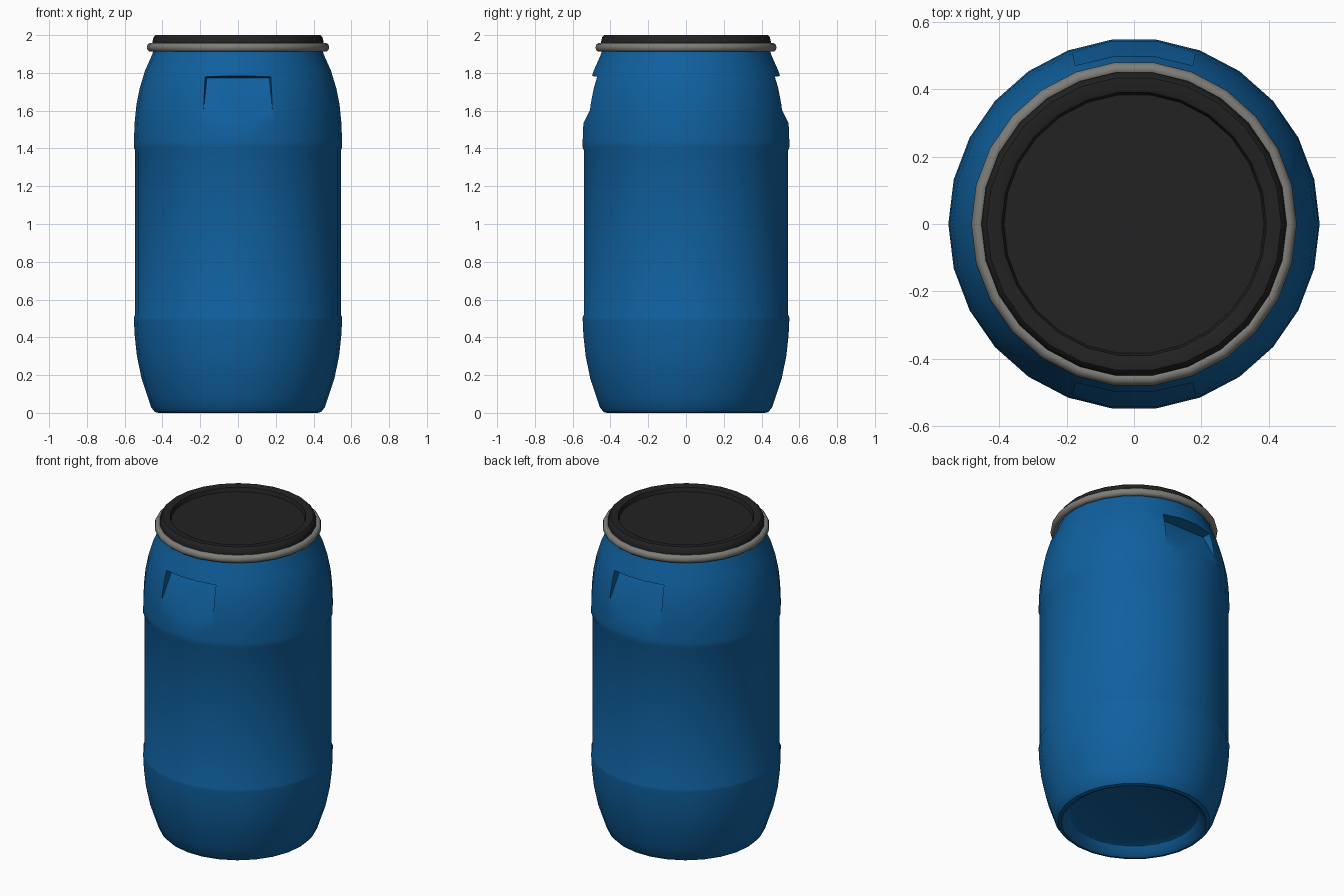
import bpy, bmesh, math

SIDES = 26

cube = bpy.data.objects.get("Cube")
if cube:
    bpy.data.objects.remove(cube, do_unlink=True)


def material(name, color, roughness):
    mat = bpy.data.materials.new(name)
    mat.use_nodes = True
    mat.diffuse_color = (*color, 1)
    bsdf = mat.node_tree.nodes["Principled BSDF"]
    bsdf.inputs["Base Color"].default_value = (*color, 1)
    bsdf.inputs["Roughness"].default_value = roughness
    return mat


def add_object(name, bm, mat=None):
    bmesh.ops.recalc_face_normals(bm, faces=bm.faces)
    mesh = bpy.data.meshes.new(name)
    bm.to_mesh(mesh)
    bm.free()
    obj = bpy.data.objects.new(name, mesh)
    bpy.context.collection.objects.link(obj)
    if mat:
        mesh.materials.append(mat)
    return obj


def lathe(name, profile, mat, closed=False):
    """Revolve (radius, height) points around z; open profiles get end caps."""
    bm = bmesh.new()
    rings = []
    for r, z in profile:
        rings.append([bm.verts.new((r * math.cos(math.tau * i / SIDES),
                                    r * math.sin(math.tau * i / SIDES), z))
                      for i in range(SIDES)])
    pairs = list(zip(rings, rings[1:]))
    if closed:
        pairs.append((rings[-1], rings[0]))
    else:
        bm.faces.new(rings[0])
        bm.faces.new(rings[-1])
    for a, b in pairs:
        for i in range(SIDES):
            j = (i + 1) % SIDES
            bm.faces.new((a[i], a[j], b[j], b[i]))
    return add_object(name, bm, mat)


def smooth(obj, angle):
    bpy.ops.object.select_all(action='DESELECT')
    obj.select_set(True)
    bpy.context.view_layer.objects.active = obj
    bpy.ops.object.shade_smooth_by_angle(angle=math.radians(angle))


blue = material("blue plastic", (0.005, 0.118, 0.345), 0.5)
black = material("black plastic", (0.016, 0.016, 0.016), 0.6)
steel = material("grey steel", (0.21, 0.205, 0.19), 0.4)

# Barrel body: dished base, rounded foot, slightly inset waist, sloping shoulder
barrel = lathe("barrel_body", [
    (0.34, 0.06), (0.37, 0.05), (0.40, 0.01), (0.42, 0.0), (0.44, 0.005),
    (0.46, 0.03), (0.48, 0.09), (0.51, 0.18), (0.535, 0.30), (0.547, 0.41),
    (0.551, 0.49), (0.551, 0.505), (0.545, 0.52),
    (0.545, 1.39), (0.551, 1.405), (0.551, 1.44), (0.547, 1.54),
    (0.538, 1.63), (0.52, 1.72), (0.493, 1.81), (0.455, 1.895),
    (0.445, 1.93)], blue)

# Hand grips: a sloping wedge cut out of the front and back shoulders
for side in (-1, 1):
    bm = bmesh.new()
    for x in (-1, 1):
        for half, y, z in ((0.165, 0.425, 1.772), (0.20, 0.60, 1.80), (0.20, 0.60, 1.42)):
            bm.verts.new((x * half, side * y, z))
    bmesh.ops.convex_hull(bm, input=bm.verts)
    cutter = add_object("grip_cutter", bm)
    cutter.hide_render = True
    cut = barrel.modifiers.new("grip", 'BOOLEAN')
    cut.operation = 'DIFFERENCE'
    cut.solver = 'EXACT'
    cut.object = cutter
    bpy.context.view_layer.objects.active = barrel
    bpy.ops.object.modifier_apply(modifier=cut.name)
    bpy.data.objects.remove(cutter, do_unlink=True)
smooth(barrel, 28)

# Clamp ring: a rounded band around the rim
ring = [(0.462 + 0.021 * math.cos(math.tau * k / 10),
         1.935 + 0.024 * math.sin(math.tau * k / 10)) for k in range(10)]
smooth(lathe("clamp_ring", ring, steel, closed=True), 60)

# Lid: raised outer rim around a sunken centre
lid = lathe("lid", [
    (0.43, 1.91), (0.453, 1.93), (0.453, 1.965), (0.447, 1.99), (0.437, 2.0),
    (0.405, 2.0), (0.393, 1.995), (0.386, 1.97)], black)
smooth(lid, 35)
